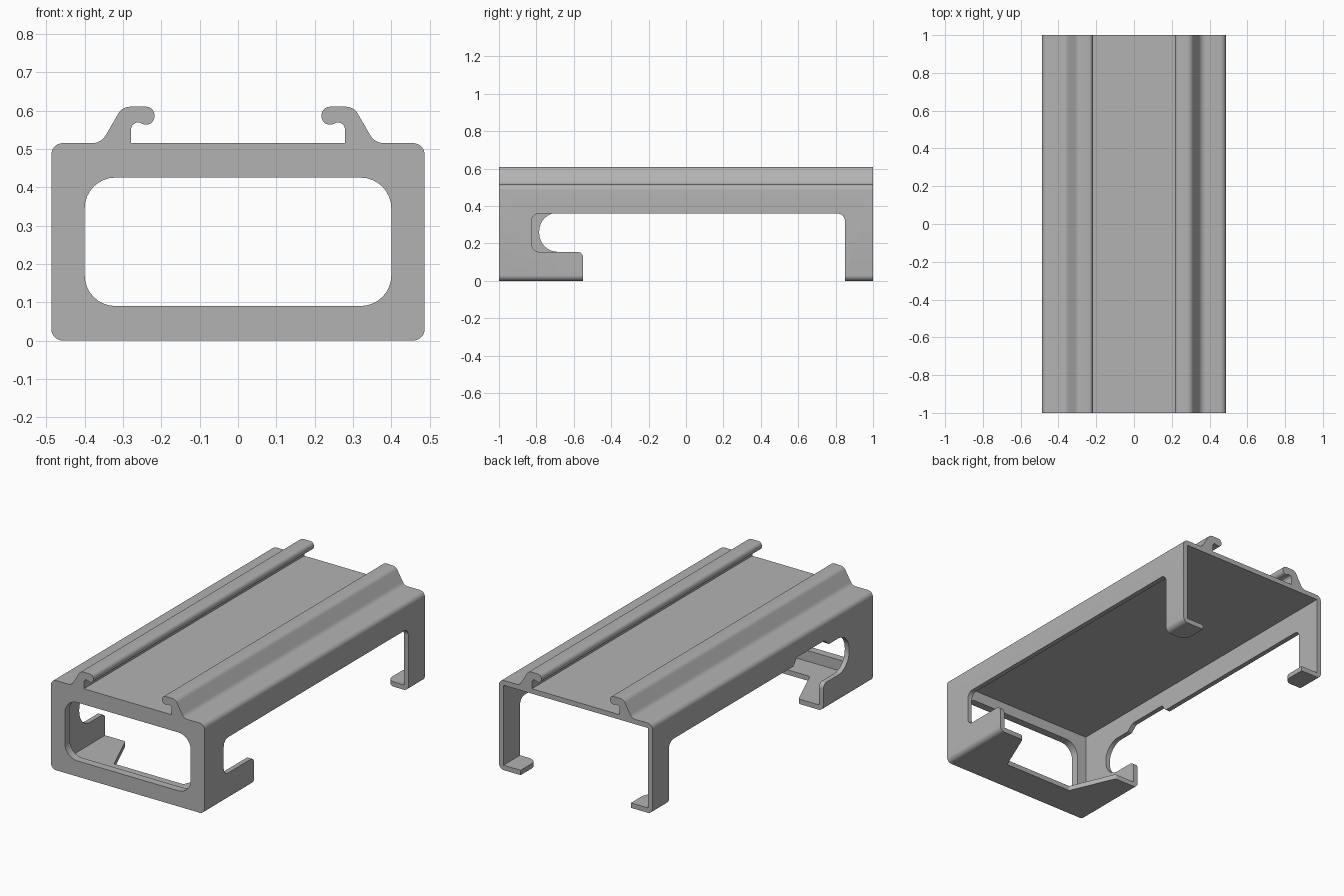
import bpy, bmesh, math
from mathutils import Vector

old = bpy.data.objects.get("Cube")
if old:
    bpy.data.objects.remove(old, do_unlink=True)

grey = bpy.data.materials.new("grey_plastic")
grey.use_nodes = True
colour = (0.45, 0.45, 0.45, 1)
grey.diffuse_color = colour
grey.node_tree.nodes["Principled BSDF"].inputs["Base Color"].default_value = colour


def rounded(corners, steps=8):
    """Turn (a, b, radius) corners into a filleted outline."""
    out = []
    n = len(corners)
    for i, (a, b, r) in enumerate(corners):
        p = Vector((a, b))
        if r == 0:
            out.append(p)
            continue
        u = (Vector(corners[i - 1][:2]) - p).normalized()
        v = (Vector(corners[(i + 1) % n][:2]) - p).normalized()
        half = u.angle(v) / 2
        t = r / math.tan(half)
        centre = p + (u + v).normalized() * (r / math.sin(half))
        start, end = p + u * t - centre, p + v * t - centre
        sweep = start.angle_signed(end)
        for k in range(steps + 1):
            ang = -sweep * k / steps
            c, s = math.cos(ang), math.sin(ang)
            out.append(centre + Vector((start.x * c - start.y * s,
                                        start.x * s + start.y * c)))
    return out


def prism(name, corners, axis, lo, hi):
    """Extrude a filleted outline along an axis."""
    place = {"X": lambda p, d: (d, p.x, p.y),
             "Y": lambda p, d: (p.x, d, p.y),
             "Z": lambda p, d: (p.x, p.y, d)}[axis]
    bm = bmesh.new()
    outline = rounded(corners)
    face = bm.faces.new([bm.verts.new(place(p, lo)) for p in outline])
    grown = bmesh.ops.extrude_face_region(bm, geom=[face])["geom"]
    shift = Vector(place(Vector((0, 0)), hi - lo))
    bmesh.ops.translate(bm, vec=shift,
                        verts=[g for g in grown if isinstance(g, bmesh.types.BMVert)])
    bmesh.ops.recalc_face_normals(bm, faces=bm.faces)
    mesh = bpy.data.meshes.new(name)
    bm.to_mesh(mesh)
    bm.free()
    mesh.materials.append(grey)
    obj = bpy.data.objects.new(name, mesh)
    bpy.context.collection.objects.link(obj)
    return obj


def mirrored(half):
    """Close a right-hand half outline with its mirror image."""
    return half + [(-a, b, r) for a, b, r in reversed(half)]


# Outer section with the two hooked rails on top
W, H, WALL = 0.487, 0.515, 0.028
body = prism("mounting_bracket", mirrored([
    (W, 0, 0.03), (W, H, 0.03),
    (0.357, H, 0.04), (0.302, 0.61, 0.035),
    (0.218, 0.61, 0.022), (0.218, 0.563, 0.022),
    (0.244, 0.563, 0), (0.258, 0.569, 0),
    (0.279, 0.569, 0.018), (0.279, H, 0)]), "Y", -1, 1)

# Hollow inside, open at the back
inner = W - WALL
cutters = [prism("cavity_cutter", mirrored([(inner, WALL, 0), (inner, H - WALL, 0)]),
                 "Y", -0.955, 1.1)]

# Front window
cutters.append(prism("window_cutter", mirrored([(0.4, 0.09, 0.08), (0.4, 0.425, 0.08)]),
                     "Y", -1.1, -0.9))

# Floor opening, leaving the tapered front tray and the two rear feet
cutters.append(prism("floor_cutter", mirrored([
    (0.22, -0.81, 0.01), (0.33, -0.55, 0.02), (0.6, -0.55, 0),
    (0.6, 0.85, 0), (0.35, 0.85, 0.05), (0.35, 1.1, 0)]), "Z", -0.1, 0.06))

# Side openings: a square notch on the left, a round notch and step on the right
rear = [(0.85, -0.1, 0), (0.85, 0.36, 0.04)]
arm = [(-0.55, 0.155, 0.03), (-0.55, -0.1, 0)]
square = [(-0.825, 0.36, 0.04), (-0.825, 0.155, 0.04)]
hollow = [(-0.28, 0.36, 0.01), (-0.31, 0.4, 0.02), (-0.56, 0.4, 0.03), (-0.6, 0.365, 0.02),
          (-0.785, 0.365, 0.1), (-0.785, 0.155, 0.1)]
cutters.append(prism("left_side_cutter", rear + square + arm, "X", 0.42, 0.6))
cutters.append(prism("right_side_cutter", rear + hollow + arm, "X", -0.6, -0.42))

# Cut, then tidy up
bpy.ops.object.select_all(action="DESELECT")
bpy.context.view_layer.objects.active = body
body.select_set(True)
for cutter in cutters:
    cutter.hide_render = True
    mod = body.modifiers.new(cutter.name, "BOOLEAN")
    mod.operation = "DIFFERENCE"
    mod.solver = "EXACT"
    mod.object = cutter
    bpy.ops.object.modifier_apply(modifier=mod.name)
    bpy.data.objects.remove(cutter, do_unlink=True)
bpy.ops.object.shade_smooth_by_angle(angle=math.radians(30))
